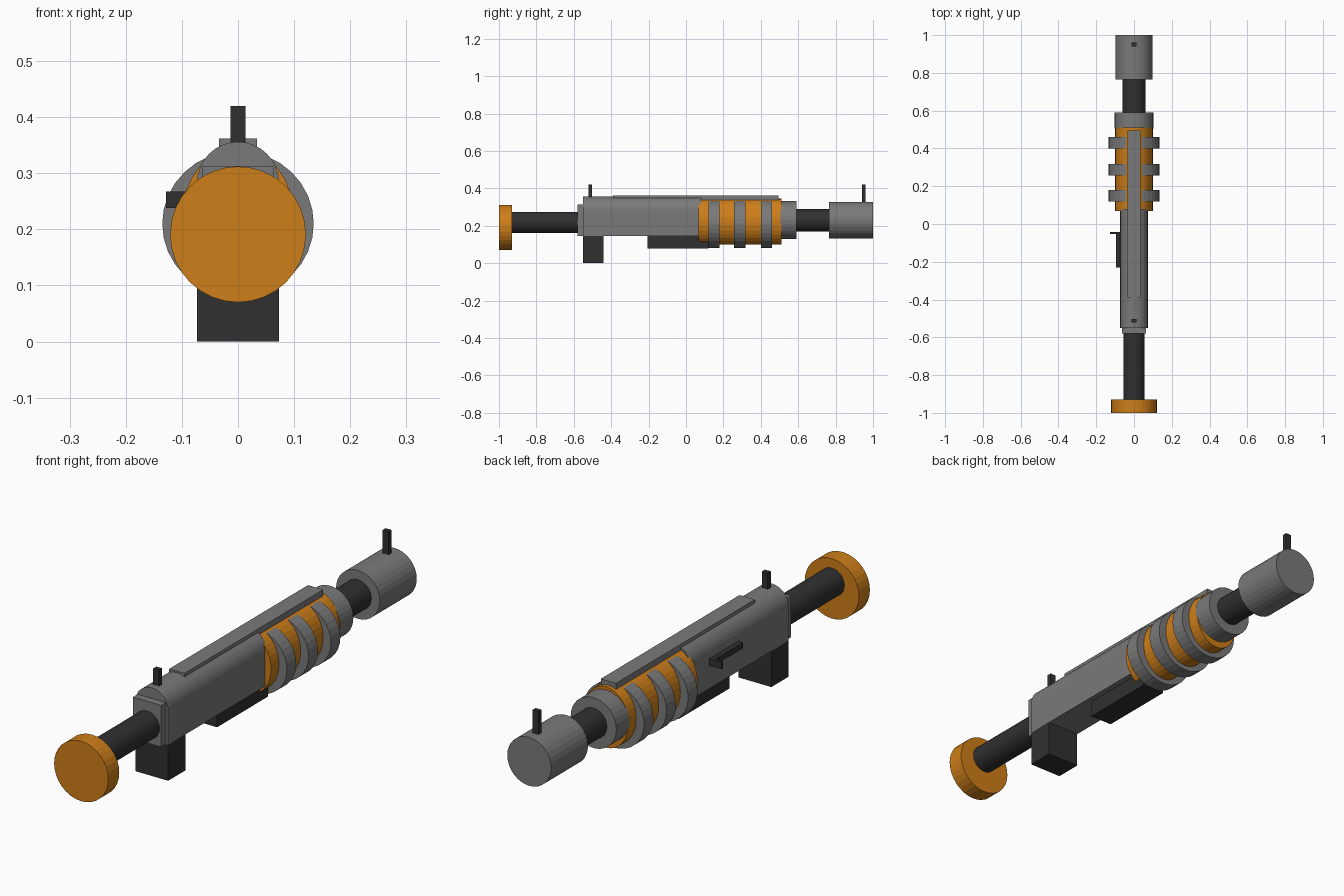
import bpy, bmesh, math

if "Cube" in bpy.data.objects:
    bpy.data.objects.remove(bpy.data.objects["Cube"])


def material(name, rgb):
    m = bpy.data.materials.new(name)
    m.diffuse_color = (*rgb, 1)
    m.use_nodes = True
    m.node_tree.nodes["Principled BSDF"].inputs["Base Color"].default_value = m.diffuse_color
    return m


ORANGE = material("orange", (0.62, 0.21, 0.01))
DARK = material("dark", (0.03, 0.03, 0.03))
GREY = material("grey", (0.19, 0.195, 0.19))


def extrude(name, profile, y0, y1, mat):
    """Extrude an x/z outline along y into a closed solid."""
    bm = bmesh.new()
    face = bm.faces.new([bm.verts.new((x, y0, z)) for x, z in profile])
    ext = bmesh.ops.extrude_face_region(bm, geom=[face], use_keep_orig=True)
    moved = [v for v in ext["geom"] if isinstance(v, bmesh.types.BMVert)]
    bmesh.ops.translate(bm, verts=moved, vec=(0, y1 - y0, 0))
    bmesh.ops.recalc_face_normals(bm, faces=bm.faces)
    mesh = bpy.data.meshes.new(name)
    bm.to_mesh(mesh)
    bm.free()
    mesh.materials.append(mat)
    obj = bpy.data.objects.new(name, mesh)
    bpy.context.collection.objects.link(obj)
    return obj


def arc(rx, rz, zc, start=0.0, sweep=2 * math.pi, n=32, closed=True):
    count = n if closed else n + 1
    return [(rx * math.cos(start + sweep * i / n),
             zc + rz * math.sin(start + sweep * i / n)) for i in range(count)]


def tube(name, rx, rz, zc, y0, y1, mat):
    return extrude(name, arc(rx, rz, zc), y0, y1, mat)


def box(name, x0, x1, y0, y1, z0, z1, mat):
    return extrude(name, [(x0, z0), (x1, z0), (x1, z1), (x0, z1)], y0, y1, mat)


# Stock: round butt pad on a rod, joined to the receiver by a plate
tube("butt_pad", 0.121, 0.121, 0.191, -1.0, -0.93, ORANGE)
tube("stock_rod", 0.056, 0.056, 0.218, -0.935, -0.57, DARK)
box("rear_plate", -0.063, 0.063, -0.58, -0.545, 0.145, 0.313, GREY)

# Receiver: flat sides and bottom, half-round top
top = arc(0.073, 0.073, 0.283, 0, math.pi, 16, closed=False)
extrude("receiver", top + [(-0.073, 0.145), (0.073, 0.145)], -0.55, 0.08, GREY)
box("grip", -0.073, 0.073, -0.55, -0.44, 0.0, 0.147, DARK)
box("lower_housing", -0.05, 0.05, -0.205, 0.12, 0.078, 0.147, DARK)
box("top_rail", -0.034, 0.034, -0.39, 0.495, 0.335, 0.362, GREY)

# Bolt slide and handle on the left side
box("bolt_slide", -0.094, -0.07, -0.23, -0.045, 0.243, 0.266, DARK)
box("bolt_handle", -0.128, -0.07, -0.053, -0.043, 0.238, 0.267, DARK)

# Pump with three ribs that sink into its top
tube("pump", 0.1, 0.123, 0.222, 0.068, 0.51, ORANGE)
for i, y in enumerate((0.149, 0.287, 0.43)):
    tube(f"pump_rib_{i + 1}", 0.135, 0.13, 0.21, y - 0.03, y + 0.03, GREY)

# Barrel and muzzle
tube("barrel_collar", 0.102, 0.102, 0.23, 0.505, 0.59, GREY)
tube("barrel", 0.06, 0.06, 0.23, 0.58, 0.77, DARK)
tube("muzzle", 0.098, 0.098, 0.23, 0.765, 1.0, GREY)

# Sights
for name, y, z0 in (("rear_sight", -0.512, 0.34), ("front_sight", 0.95, 0.31)):
    box(name, -0.013, 0.013, y - 0.01, y + 0.01, z0, 0.42, DARK)
